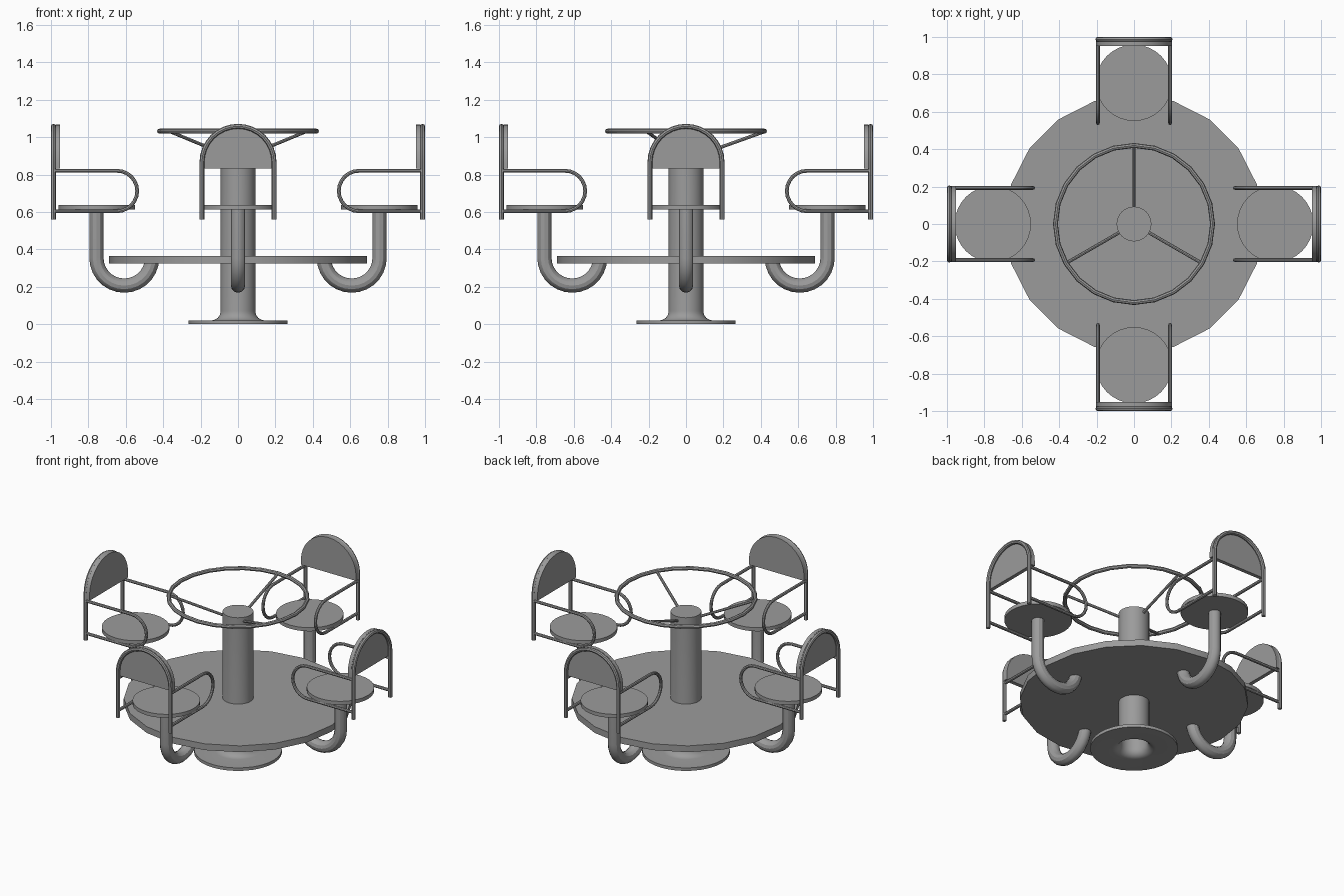
import bpy, bmesh
from math import sin, cos, pi, radians
from mathutils import Vector

cube = bpy.data.objects.get("Cube")
if cube:
    bpy.data.objects.remove(cube)

grey = bpy.data.materials.new("painted_grey")
grey.use_nodes = True
grey.diffuse_color = (0.33, 0.33, 0.33, 1)
grey.node_tree.nodes["Principled BSDF"].inputs["Base Color"].default_value = grey.diffuse_color


def finish(ob):
    """Select, colour and shade a mesh object."""
    bpy.ops.object.select_all(action="DESELECT")
    ob.select_set(True)
    bpy.context.view_layer.objects.active = ob
    if ob.type == "CURVE":
        bpy.ops.object.convert(target="MESH")
        ob = bpy.context.object
    ob.data.materials.clear()
    ob.data.materials.append(grey)
    bpy.ops.object.shade_smooth_by_angle(angle=radians(30))
    return ob


def add(name, data):
    ob = bpy.data.objects.new(name, data)
    bpy.context.collection.objects.link(ob)
    return finish(ob)


def tube(name, points, radius, cyclic=False, sides=2):
    """Round pipe along a path."""
    cu = bpy.data.curves.new(name, "CURVE")
    cu.dimensions = "3D"
    cu.bevel_depth = radius
    cu.bevel_resolution = sides
    cu.use_fill_caps = True
    sp = cu.splines.new("POLY")
    sp.points.add(len(points) - 1)
    for p, co in zip(sp.points, points):
        p.co = (*co, 1)
    sp.use_cyclic_u = cyclic
    return add(name, cu)


def slab(name, outline, thickness):
    """Flat plate: outline pushed along the thickness vector."""
    bm = bmesh.new()
    face = bm.faces.new([bm.verts.new(p) for p in outline])
    moved = bmesh.ops.extrude_face_region(bm, geom=[face], use_keep_orig=True)["geom"]
    bmesh.ops.translate(bm, vec=Vector(thickness),
                        verts=[v for v in moved if isinstance(v, bmesh.types.BMVert)])
    bmesh.ops.recalc_face_normals(bm, faces=bm.faces)
    me = bpy.data.meshes.new(name)
    bm.to_mesh(me)
    bm.free()
    return add(name, me)


def lathe(name, profile, steps):
    """Profile of (radius, height) spun around the z axis."""
    bm = bmesh.new()
    verts = [bm.verts.new((r, 0, z)) for r, z in profile]
    edges = [bm.edges.new(pair) for pair in zip(verts, verts[1:])]
    bmesh.ops.spin(bm, geom=verts + edges, axis=(0, 0, 1), cent=(0, 0, 0),
                   angle=2 * pi, steps=steps)
    bmesh.ops.remove_doubles(bm, verts=bm.verts, dist=0.0005)
    bmesh.ops.recalc_face_normals(bm, faces=bm.faces)
    me = bpy.data.meshes.new(name)
    bm.to_mesh(me)
    bm.free()
    return add(name, me)


def arc(cx, cy, r, start, end, n):
    """2D points on an arc, angles in degrees."""
    angles = [radians(start + (end - start) * i / n) for i in range(n + 1)]
    return [(cx + r * cos(a), cy + r * sin(a)) for a in angles]


def circle(cx, r, z, n):
    return [(x, y, z) for x, y in arc(cx, 0, r, 0, 360, n)[:-1]]


# Central pole with flared, hollow foot
POLE = 0.093
foot_fillet = arc(POLE + 0.05, 0.07, 0.05, 270, 180, 6)
hollow = arc(POLE + 0.04, 0.05, 0.05, 180, 270, 6)
lathe("center_pole",
      [(0, 0.94), (POLE, 0.94)] + foot_fillet[::-1] + [(0.265, 0.02), (0.265, 0)]
      + hollow[::-1] + [(0.083, 0.3), (0, 0.3)], 32)

# Rotating platform
slab("platform", circle(0, 0.69, 0.323, 20), (0, 0, 0.042))

# Hand wheel and its three spokes
tube("hand_wheel", circle(0, 0.42, 1.032, 24), 0.013, cyclic=True)
for i, deg in enumerate((90, 210, 330)):
    c, s = cos(radians(deg)), sin(radians(deg))
    tube(f"wheel_spoke_{i + 1}",
         [(0.08 * c, 0.08 * s, 0.908), (0.415 * c, 0.415 * s, 1.028)], 0.009)

# One chair, built on the +x side
HALF = 0.193
chair = []

chair.append(slab("seat", circle(0.755, 0.204, 0.613, 32), (0, 0, 0.024)))

post = [(0.757, 0.615)] + arc(0.608, 0.355, 0.149, 0, -180, 14)
chair.append(tube("seat_post", [(x, 0, z) for x, z in post], 0.038, sides=4))

arch = [(HALF, 0.56)] + arc(0, 0.865, HALF, 0, 180, 16) + [(-HALF, 0.56)]
chair.append(tube("back_frame", [(0.987, y, z) for y, z in arch], 0.013))

panel = [(0.203, 0.833)] + arc(0, 0.865, 0.203, 0, 180, 16) + [(-0.203, 0.833)]
chair.append(slab("backrest", [(0.952, y, z) for y, z in panel], (0.025, 0, 0)))

rail = [(0.987, 0.82)] + arc(0.647, 0.712, 0.108, 90, 270, 12) + [(0.987, 0.604)]
for side, y in (("left", HALF), ("right", -HALF)):
    chair.append(tube(f"arm_rail_{side}", [(x, y, z) for x, z in rail], 0.01))

# Repeat the chair around the platform
for k in range(1, 4):
    for part in chair:
        twin = bpy.data.objects.new(f"{part.name}_{k + 1}", part.data)
        twin.rotation_euler.z = k * pi / 2
        bpy.context.collection.objects.link(twin)
